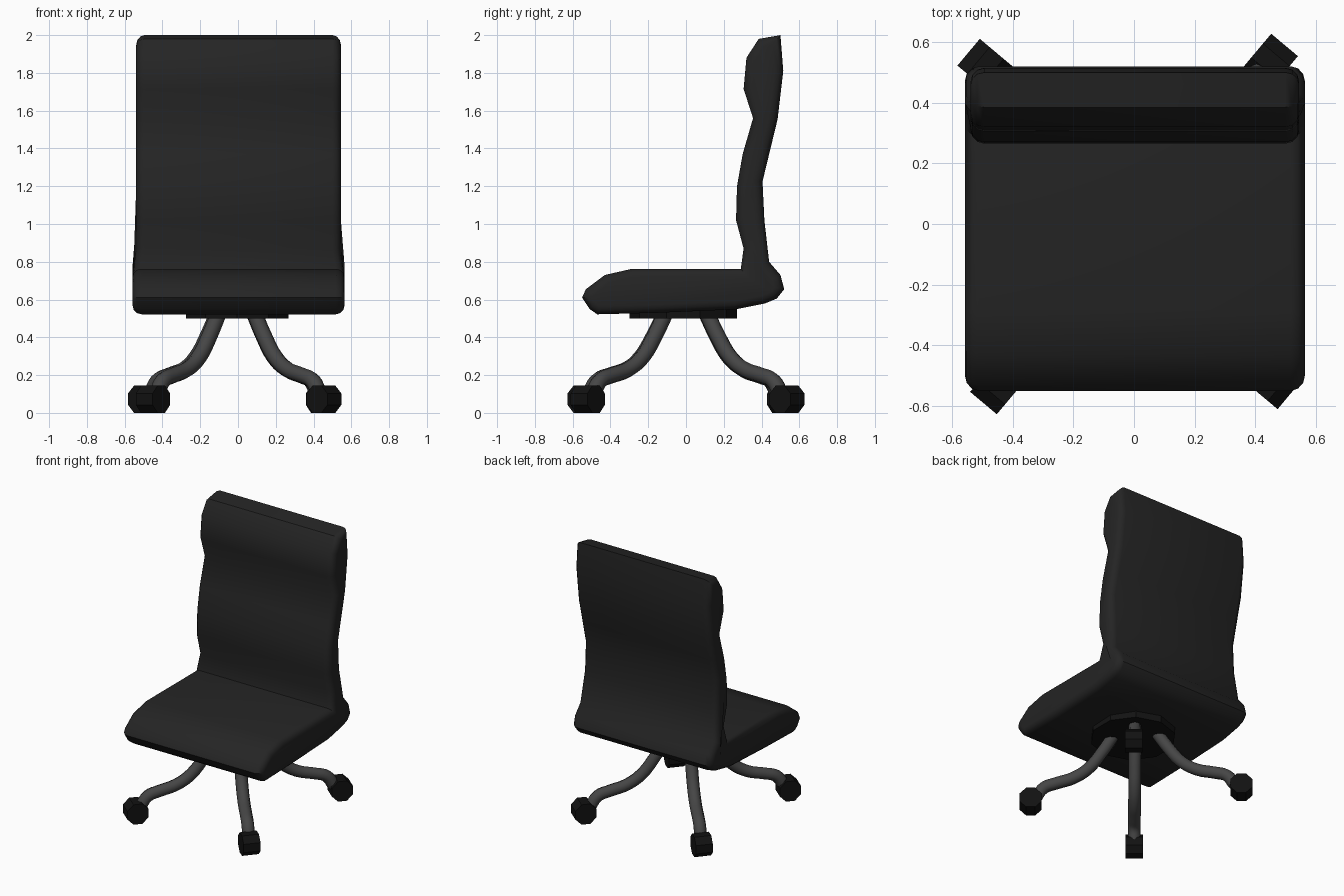
import bpy, bmesh, math
from mathutils import Matrix

if "Cube" in bpy.data.objects:
    bpy.data.objects.remove(bpy.data.objects["Cube"])


def material(name, v):
    m = bpy.data.materials.new(name)
    m.diffuse_color = (v, v, v, 1)
    m.use_nodes = True
    m.node_tree.nodes["Principled BSDF"].inputs["Base Color"].default_value = m.diffuse_color
    return m


LEATHER = material("black_leather", 0.018)
METAL = material("dark_metal", 0.06)
RUBBER = material("black_plastic", 0.006)


def finish(name, bm, mat, smooth_angle=None):
    bmesh.ops.recalc_face_normals(bm, faces=bm.faces)
    me = bpy.data.meshes.new(name)
    bm.to_mesh(me)
    bm.free()
    ob = bpy.data.objects.new(name, me)
    bpy.context.collection.objects.link(ob)
    me.materials.append(mat)
    if smooth_angle:
        bpy.ops.object.select_all(action='DESELECT')
        ob.select_set(True)
        bpy.context.view_layer.objects.active = ob
        bpy.ops.object.shade_smooth_by_angle(angle=math.radians(smooth_angle))
    return ob


# Seat and backrest: one padded L profile (y, z) extruded across x
PROFILE = [
    (.50, 2.0), (.515, 1.81), (.485, 1.555), (.445, 1.39), (.405, 1.225),
    (.415, 1.02), (.44, .80), (.50, .73), (.52, .655), (.48, .605),
    (.42, .58), (.26, .548), (-.15, .53), (-.47, .522), (-.51, .55),
    (-.55, .61), (-.53, .655), (-.43, .73), (-.285, .763), (.29, .763),
    (.305, .87), (.265, 1.02), (.27, 1.2), (.30, 1.37), (.355, 1.56),
    (.305, 1.715), (.32, 1.88), (.385, 1.98)]
HALF = 0.542
bm = bmesh.new()
left = bm.faces.new([bm.verts.new((-HALF, y, z)) for y, z in PROFILE])
ext = bmesh.ops.extrude_face_region(bm, geom=[left], use_keep_orig=True)
new_verts = [g for g in ext["geom"] if isinstance(g, bmesh.types.BMVert)]
bmesh.ops.translate(bm, verts=new_verts, vec=(2 * HALF, 0, 0))
bmesh.ops.recalc_face_normals(bm, faces=bm.faces)
rims = [e for e in bm.edges
        if abs(e.verts[0].co.x - e.verts[1].co.x) < 1e-5]
bmesh.ops.bevel(bm, geom=rims, offset=0.045, offset_type='OFFSET', segments=3,
                profile=0.5, affect='EDGES', clamp_overlap=False)
for v in bm.verts:  # the seat is slightly wider than the backrest
    if v.co.z < 0.84:
        v.co.x *= 1.035
    v.co.x += 0.003
finish("seat_and_backrest", bm, LEATHER, 40)

# Mounting plate under the seat
bm = bmesh.new()
bmesh.ops.create_cone(bm, cap_ends=True, segments=10, radius1=0.285,
                      radius2=0.285, depth=0.07,
                      matrix=Matrix.Translation((-.005, -.015, .535)))
finish("mounting_plate", bm, RUBBER)

# Curved legs (radius, height) with caster wheels at the ends
LEG_PATH = [(.15, .52), (.22, .41), (.31, .295), (.41, .23),
            (.53, .197), (.61, .17), (.66, .10)]
CASTERS = [("front_right", .455, -.52, 320), ("front_left", -.45, -.535, 230),
           ("back_left", -.49, .52, 140), ("back_right", .45, .535, 50)]
HUB_X = -0.01
for name, cx, cy, yaw in CASTERS:
    a = math.atan2(cy, cx - HUB_X)
    cu = bpy.data.curves.new(name + "_leg", 'CURVE')
    cu.dimensions = '3D'
    cu.bevel_depth = 0.042
    cu.bevel_resolution = 2
    cu.resolution_u = 4
    cu.use_fill_caps = True
    sp = cu.splines.new('BEZIER')
    sp.bezier_points.add(len(LEG_PATH) - 1)
    for bp, (r, z) in zip(sp.bezier_points, LEG_PATH):
        bp.co = (HUB_X + r * math.cos(a), r * math.sin(a), z)
        bp.handle_left_type = bp.handle_right_type = 'AUTO'
    cu.materials.append(METAL)
    leg = bpy.data.objects.new(name + "_leg", cu)
    bpy.context.collection.objects.link(leg)

    # Eight-sided wheel standing on a flat side
    bm = bmesh.new()
    rad = 0.0725 / math.cos(math.pi / 8)
    place = (Matrix.Translation((cx, cy, 0.0725))
             @ Matrix.Rotation(math.radians(yaw), 4, 'Z')
             @ Matrix.Rotation(math.pi / 2, 4, 'X')
             @ Matrix.Rotation(math.pi / 8, 4, 'Z'))
    bmesh.ops.create_cone(bm, cap_ends=True, segments=8, radius1=rad,
                          radius2=rad, depth=0.115, matrix=place)
    finish(name + "_caster", bm, RUBBER)
